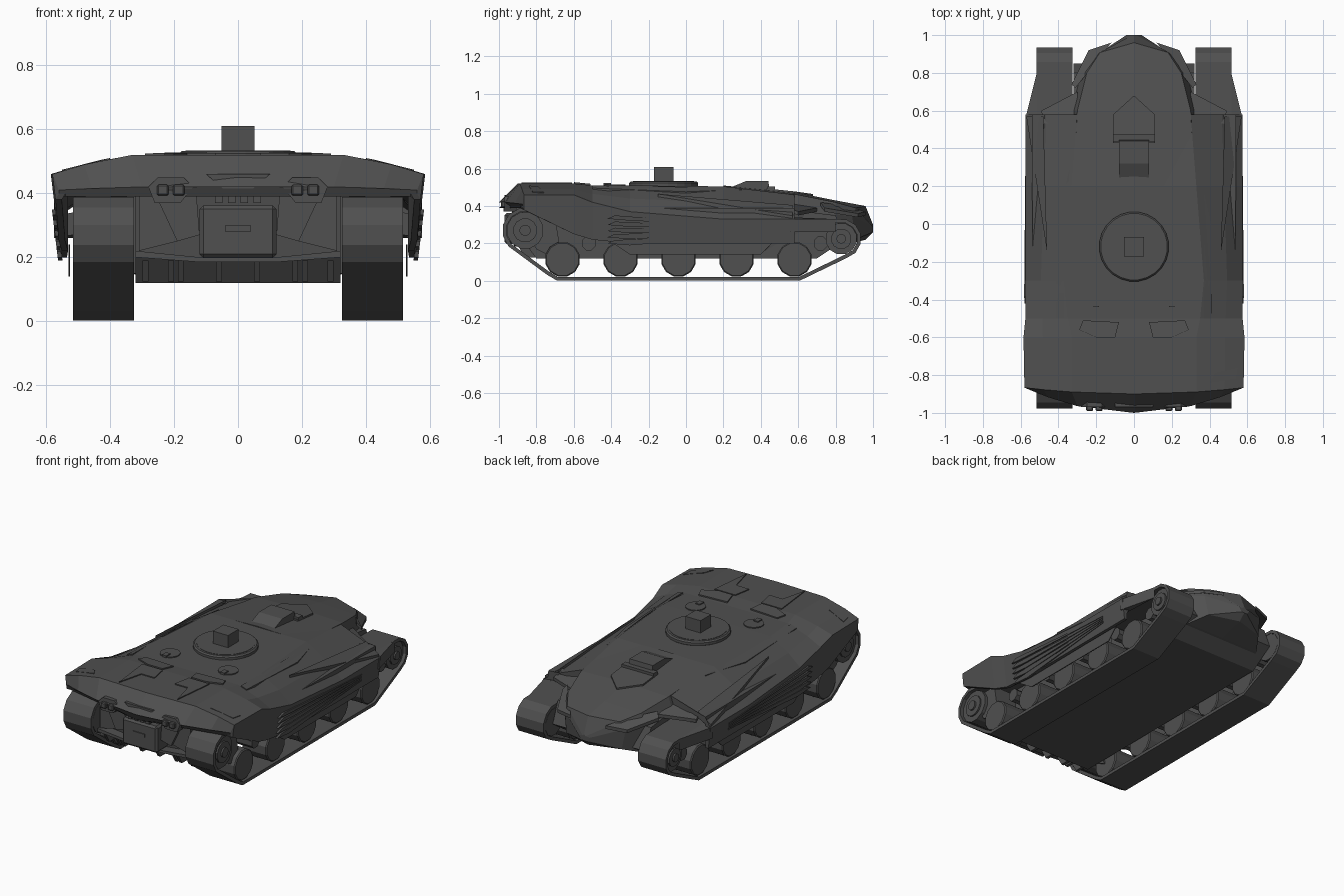
import bpy, bmesh, math
from mathutils import Vector, geometry
from mathutils.bvhtree import BVHTree

cube = bpy.data.objects.get("Cube")
if cube:
    bpy.data.objects.remove(cube, do_unlink=True)

colour = (0.08, 0.08, 0.08, 1)
grey = bpy.data.materials.new("dark_grey")
grey.use_nodes = True
grey.diffuse_color = colour
grey.node_tree.nodes["Principled BSDF"].inputs["Base Color"].default_value = colour


def add(name, verts, faces, mirror=False, bevel=0, thickness=0):
    bm = bmesh.new()
    corners = [bm.verts.new(v) for v in verts]
    for face in faces:
        bm.faces.new([corners[i] for i in face])
    bmesh.ops.recalc_face_normals(bm, faces=bm.faces)
    mesh = bpy.data.meshes.new(name)
    bm.to_mesh(mesh)
    bm.free()
    mesh.materials.append(grey)
    part = bpy.data.objects.new(name, mesh)
    bpy.context.collection.objects.link(part)
    if thickness:
        part.modifiers.new("Thickness", "SOLIDIFY").thickness = thickness
    if bevel:
        chamfer = part.modifiers.new("Chamfer", "BEVEL")
        chamfer.width, chamfer.segments = bevel, 1
    if mirror:
        part.modifiers.new("Mirror", "MIRROR").use_mirror_merge = False


def band(count, start=0):
    """Quads joining two neighbouring rings of the same length."""
    return [[start + i, start + (i + 1) % count, start + count + (i + 1) % count, start + count + i]
            for i in range(count)]


def prism(name, outline, offset, mirror=False, bevel=0):
    """Polygon pushed along an offset vector."""
    near = [Vector(p) for p in outline]
    far = [p + Vector(offset) for p in near]
    count = len(near)
    caps = [list(range(count)), list(range(count, count + count))]
    add(name, near + far, caps + band(count), mirror, bevel)


def across(name, x, width, outline, mirror=False, bevel=0):
    """Side profile (y, z) extruded across the model."""
    prism(name, [(x, y, z) for y, z in outline], (width, 0, 0), mirror, bevel)


def facing(name, y, depth, outline, mirror=True):
    """Front profile (x, z) extruded backwards."""
    prism(name, [(x, y, z) for x, z in outline], (0, depth, 0), mirror)


def block(name, centre, size, mirror=False, bevel=0):
    (x, y, z), (sx, sy, sz) = centre, (s / 2 for s in size)
    outline = [(y - sy, z - sz), (y + sy, z - sz), (y + sy, z + sz), (y - sy, z + sz)]
    across(name, x - sx, sx + sx, outline, mirror, bevel)


def circle(cx, cy, radius, sides):
    angles = [math.tau * (i + 0.5) / sides for i in range(sides)]
    return [(cx + radius * math.cos(a), cy + radius * math.sin(a)) for a in angles]


def disc(name, centre, radius, height, sides=24, mirror=False, bevel=0):
    x, y, z = centre
    prism(name, [(u, v, z) for u, v in circle(x, y, radius, sides)], (0, 0, height), mirror, bevel)


surfaces = []


def loft(name, sections):
    """Symmetric skin; each section is (y, sweep, half outline from top to bottom)."""
    verts, faces = [], []
    for y, sweep, half in sections:
        ring = half + [(-x, z) for x, z in half[-2:0:-1]]
        verts += [(x, y + sweep * x * x, z) for x, z in ring]
    count = len(ring)
    for s in range(len(sections) - 1):
        faces += band(count, s * count)
    faces += [list(range(count)), list(range(len(verts) - count, len(verts)))]
    add(name, verts, faces)
    surfaces.append(BVHTree.FromPolygons(verts, faces))


def drape(name, outline, height, mirror=True):
    """Plan outline (x, y) laid on the armour and raised by a height."""
    points = []
    for x, y in outline:
        hits = [tree.ray_cast(Vector((x, y, 1)), Vector((0, 0, -1)))[0] for tree in surfaces]
        points.append((x, y, max(hit.z for hit in hits if hit) - 0.01))
    prism(name, points, (0, 0, height + 0.01), mirror)


# Armoured shell: flat deck, sloped shoulders and skirts leaning inwards
def shell(y, sweep, top, shoulder, edge, low, wide=0.575):
    slope = (shoulder * 0.4 + wide * 0.6, (top + edge) / 2)
    foot = wide - (edge - low) * 0.12
    return y, sweep, [(0, top), (shoulder, top), slope, (wide, edge), (foot, low),
                      (foot - 0.02, low), (foot - 0.02, 0.39), (0, 0.39)]


loft("upper_shell", [
    shell(-1, 0.4, top=0.42, shoulder=0.3, edge=0.41, low=0.4, wide=0.56),
    shell(-0.9, 0.1, top=0.52, shoulder=0.33, edge=0.46, low=0.38, wide=0.58),
    shell(-0.6, 0, top=0.52, shoulder=0.33, edge=0.46, low=0.25, wide=0.585),
    shell(-0.5, 0, top=0.51, shoulder=0.35, edge=0.42, low=0.22),
    shell(-0.3, 0, top=0.51, shoulder=0.37, edge=0.37, low=0.2),
    shell(0.2, 0, top=0.505, shoulder=0.33, edge=0.33, low=0.2),
    shell(0.58, 0, top=0.46, shoulder=0.3, edge=0.33, low=0.2),
])


# Pointed rear deck
def deck(y, sweep, top, wide, low):
    waist = top + (low - top) * 0.3
    return y, sweep, [(0, top), (wide - 0.03, top - 0.01), (wide, waist), (wide - 0.02, low), (0, low)]


loft("rear_deck", [
    deck(0.2, 0, top=0.51, wide=0.35, low=0.15),
    deck(0.6, 0, top=0.47, wide=0.33, low=0.14),
    deck(0.8, 0, top=0.43, wide=0.28, low=0.18),
    deck(0.96, -1.6, top=0.4, wide=0.21, low=0.22),
    deck(1, 0, top=0.3, wide=0.04, low=0.26),
])

# Lower hull between the tracks
across("lower_hull", -0.32, 0.64, [(-0.8, 0.12), (0.7, 0.12), (0.85, 0.22), (0.8, 0.35),
                                   (0.4, 0.4), (-0.88, 0.4), (-0.86, 0.2)])

# Running gear, and a track wrapped round its wheels
inside, tread = 0.325, 0.19
road = [(-0.66 + 0.31 * i, 0.115, 0.095) for i in range(5)]
sprocket, idler = (-0.86, 0.27, 0.1), (0.83, 0.225, 0.085)
for y, z, radius in road:
    across("road_wheel", inside + 0.01, tread - 0.02, circle(y, z, radius, 12), True, 0.006)
    across("return_roller", inside + 0.01, tread - 0.04, circle(y + 0.14, 0.2, 0.04, 8), True)
for name, (y, z, radius) in (("sprocket", sprocket), ("idler", idler)):
    for part, share, bulge in (("drum", 1, 0), ("rim", 0.65, 0.01), ("hub", 0.3, 0.02)):
        across(name + "_" + part, inside, tread - 0.02 + bulge, circle(y, z, radius * share, 12), True)
across("suspension_arm", inside, 0.15, [(-0.9, 0.34), (-0.8, 0.17), (-0.66, 0.1), (-0.7, 0.34)], True)
rims = [p for y, z, r in (sprocket, idler, road[0], road[-1]) for p in circle(y, z, r + 0.022, 12)]
rims += [(-0.95, 0.185), (0.91, 0.175)]
belt = [rims[i] for i in geometry.convex_hull_2d(rims)]
add("track", [(x, y, z) for x in (inside, inside + tread) for y, z in belt], band(len(belt)), True,
    thickness=0.02)

# Fender trim, fins and blades over the rear
prism("rear_skirt", [(0.575, 0.56, 0.33), (0.515, 0.8, 0.33), (0.515, 0.56, 0.34)], (0, 0, -0.07), True)
prism("rear_fender_trim", [(0.3, 0.55, 0.4), (0.48, 0.53, 0.38), (0.49, 0.6, 0.35), (0.3, 0.7, 0.37)],
      (0, 0, 0.02), True)
prism("rear_fin", [(0.31, 0.72, 0.4), (0.33, 0.74, 0.37), (0.24, 0.92, 0.34), (0.12, 0.96, 0.35), (0.2, 0.86, 0.38)],
      (0, 0, 0.02), True)
drape("shoulder_blade", [(0.46, -0.15), (0.57, 0.57), (0.48, 0.57)], 0.015)
drape("deck_edge", [(0.37, -0.5), (0.41, -0.5), (0.41, 0), (0.34, 0.3), (0.37, -0.1)], 0.006)

# Leaf-shaped plates fanning forwards from the rear of each skirt
for i in range(5):
    front = 0.2 + 0.033 * i
    leaf = [(0.4, 0.25 + 0.01 * i), (-0.3, front - 0.01), (-0.42, front), (-0.38, front + 0.018)]
    prism("side_leaf", [(0.57 - (0.37 - z) * 0.12, y, z) for y, z in leaf], (0.014, 0, 0), True)
across("thin_skirt", 0.525, 0.005, [(-0.45, 0.24), (-0.3, 0.14), (0.4, 0.14), (0.5, 0.24)], True)

# Turret ring and sensor block
disc("turret_ring", (0, -0.12, 0.5), 0.185, 0.032, bevel=0.008)
disc("turret_plate", (0, -0.12, 0.53), 0.165, 0.004)
block("sensor_block", (0, -0.12, 0.57), (0.104, 0.104, 0.08))

# Rear hatch and arrow plate
across("rear_hatch", -0.08, 0.16, [(0.24, 0.5), (0.32, 0.533), (0.44, 0.533), (0.45, 0.47)])
block("hatch_rest", (0, 0.455, 0.49), (0.22, 0.04, 0.03))
drape("arrow_plate", [(-0.11, 0.43), (0.11, 0.43), (0.11, 0.58), (0, 0.68), (-0.11, 0.58)], 0.01, False)

# Crew hatches and raised front panels
disc("crew_hatch", (0.2, -0.38, 0.5), 0.058, 0.016, 16, True)
block("hatch_handle", (0.2, -0.42, 0.51), (0.03, 0.04, 0.025), True)
drape("periscope_panel", [(0.08, -0.52), (0.27, -0.51), (0.29, -0.56), (0.2, -0.6), (0.1, -0.6)], 0.008)
drape("driver_panel", [(0.09, -0.61), (0.23, -0.61), (0.2, -0.88), (0.16, -0.72), (0.07, -0.72)], 0.006)
drape("corner_panel", [(0.4, -0.84), (0.54, -0.82), (0.55, -0.76), (0.43, -0.79)], 0.004)

# Front face: winch box, lamps, struts, bumper and ribs
block("winch_box", (0, -0.9, 0.28), (0.24, 0.14, 0.165), bevel=0.012)
block("winch_latch", (0, -0.97, 0.29), (0.08, 0.012, 0.02))
facing("nose_wedge", -0.97, 0.08, [(-0.1, 0.46), (0.1, 0.46), (0.03, 0.4), (-0.03, 0.4)], False)
facing("lamp_housing", -0.97, 0.1, [(0.14, 0.42), (0.17, 0.45), (0.25, 0.45), (0.28, 0.42), (0.26, 0.37), (0.18, 0.37)])
for x in (0.185, 0.235):
    block("lamp", (x, -0.97, 0.41), (0.036, 0.04, 0.035), True, 0.005)
facing("inner_strut", -0.93, 0.1, [(0.13, 0.4), (0.26, 0.4), (0.19, 0.25), (0.12, 0.27)])
facing("outer_strut", -0.91, 0.1, [(0.26, 0.4), (0.31, 0.4), (0.31, 0.22), (0.19, 0.25)])
facing("bumper", -0.92, 0.1, [(0, 0.185), (0.12, 0.185), (0.32, 0.2), (0.32, 0.22), (0.12, 0.2), (0, 0.2)])
for x in (0.05, 0.17, 0.2, 0.28):
    across("front_rib", x, 0.018, [(-0.9, 0.19), (-0.86, 0.125), (-0.76, 0.125), (-0.8, 0.19)], True)
for x in (0.02, 0.06):
    block("grille_bar", (x, -0.94, 0.385), (0.024, 0.07, 0.03), True)
